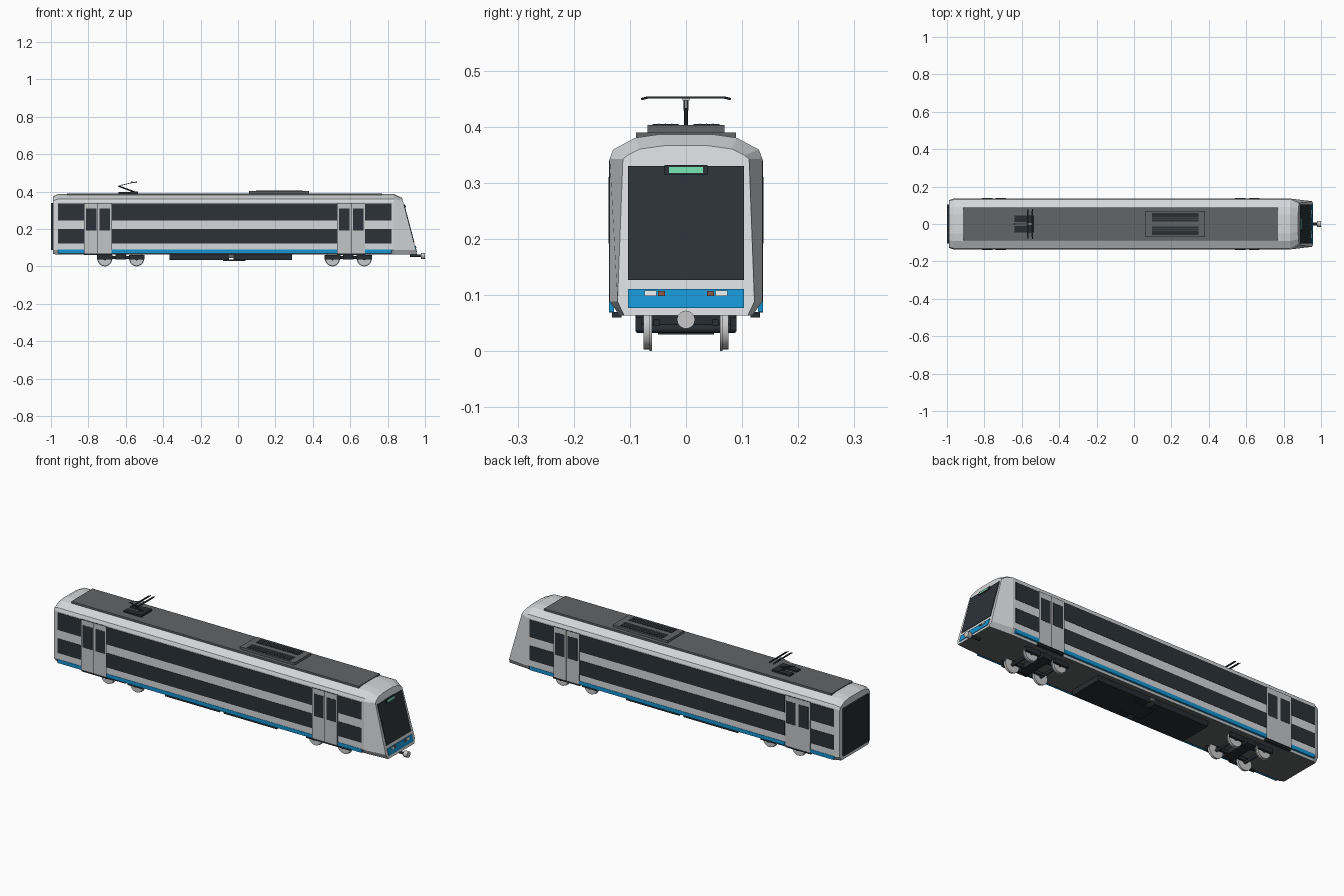
import bpy, bmesh, math
from mathutils import Vector

cube = bpy.data.objects.get("Cube")
if cube:
    bpy.data.objects.remove(cube, do_unlink=True)


def material(name, r, g, b):
    m = bpy.data.materials.new(name)
    m.use_nodes = True
    m.diffuse_color = (r, g, b, 1)
    m.node_tree.nodes["Principled BSDF"].inputs["Base Color"].default_value = (r, g, b, 1)
    return m


SILVER = material("silver body", .66, .68, .70)
DOOR = material("door grey", .55, .56, .57)
GLASS = material("dark glass", .024, .032, .040)
BLUE = material("blue trim", .008, .29, .64)
ROOF = material("roof grey", .125, .128, .132)
BLACK = material("charcoal", .020, .026, .032)
STEEL = material("wheel steel", .58, .58, .58)
GREEN = material("sign green", .16, .68, .40)
WHITE = material("headlight white", .80, .84, .85)
RED = material("tail lamp red", .22, .09, .06)


def finish(name, bm, *mats):
    bmesh.ops.recalc_face_normals(bm, faces=bm.faces[:])
    me = bpy.data.meshes.new(name)
    bm.to_mesh(me)
    bm.free()
    ob = bpy.data.objects.new(name, me)
    bpy.context.collection.objects.link(ob)
    for m in mats:
        me.materials.append(m)
    return ob


def box(name, x, y, z, mat):
    """Box from (low, high) ranges."""
    bm = bmesh.new()
    bmesh.ops.create_cube(bm, size=1)
    for v in bm.verts:
        v.co = [r[0] + (c + .5) * (r[1] - r[0]) for r, c in zip((x, y, z), v.co)]
    return finish(name, bm, mat)


def rod(name, a, b, r, mat, sides=16):
    """Cylinder between two points."""
    a, b = Vector(a), Vector(b)
    bm = bmesh.new()
    bmesh.ops.create_cone(bm, cap_ends=True, segments=sides, radius1=r, radius2=r,
                          depth=(b - a).length)
    q = (b - a).to_track_quat('Z', 'Y')
    for v in bm.verts:
        v.co = q @ v.co + (a + b) / 2
    ob = finish(name, bm, mat)
    for p in ob.data.polygons:
        p.use_smooth = len(p.vertices) == 4 and sides > 8
    return ob


def nose_x(z):
    return .887 + (.33 - z) * .265


def nose_plate(name, y, z, mat, lift):
    """Thin plate lying on the raked cab face."""
    bm = bmesh.new()
    rings = []
    for off in (-.004, lift):
        rings.append([bm.verts.new((nose_x(h) + off, w, h)) for w, h in
                      ((y[0], z[0]), (y[1], z[0]), (y[1], z[1]), (y[0], z[1]))])
    bm.faces.new(rings[0])
    bm.faces.new(rings[1])
    for i in range(4):
        j = (i + 1) % 4
        bm.faces.new((rings[0][i], rings[0][j], rings[1][j], rings[1][i]))
    return finish(name, bm, mat)


# Body shell: one half profile lofted along the length
full = [(.118, .063), (.136, .088), (.136, .343), (.130, .359), (.091, .380), (.05, .386)]
rear = [(.112, .066), (.128, .088), (.128, .335), (.122, .350), (.086, .368), (.048, .373)]
front = [(.110, .063), (.122, .088), (.1125, .342), (.104, .349), (.082, .360), (.04, .366)]


def section(half, x_at):
    loop = half + [(-y, z) for y, z in reversed(half)]
    return [(x_at(z), y, z) for y, z in loop]


bm = bmesh.new()
rings = [[bm.verts.new(p) for p in section(h, f)] for h, f in (
    (rear, lambda z: -.99), (full, lambda z: -.965), (full, lambda z: .835), (front, nose_x))]
for a, b in zip(rings, rings[1:]):
    for i in range(len(a)):
        j = (i + 1) % len(a)
        bm.faces.new((a[i], a[j], b[j], b[i]))
bm.faces.new(rings[0])
bm.faces.new(rings[-1])
body = finish("body_shell", bm, SILVER, ROOF)
for p in body.data.polygons:
    p.material_index = 1 if p.normal.z < -.9 else 0

# Rear gangway panel
box("rear_panel", (-1, -.985), (-.104, .104), (.088, .338), BLACK)

# Side windows, stripes and doors
spans = [("rear", -.963, -.824), ("middle", -.675, .53), ("front", .68, .82)]
doors = [("rear", -.824, -.675), ("front", .53, .68)]
for side, s in (("left", 1), ("right", -1)):
    def depth(a, b):
        return sorted((s * a, s * b))
    for n, x0, x1 in spans:
        for level, z in (("upper", (.245, .337)), ("lower", (.123, .200))):
            box(f"{n}_{level}_window_{side}", (x0, x1), depth(.132, .1375), z, GLASS)
        box(f"{n}_stripe_{side}", (x0, x1), depth(.128, .1375), (.070, .090), BLUE)
    for n, x0, x1 in doors:
        mid = (x0 + x1) / 2
        for leaf, a, b in (("a", x0 + .002, mid - .001), ("b", mid + .001, x1 - .002)):
            box(f"{n}_door_{leaf}_{side}", (a, b), depth(.130, .1375), (.070, .337), DOOR)
            box(f"{n}_door_{leaf}_window_{side}", (a + .009, b - .007), depth(.134, .1385),
                (.192, .310), GLASS)
        box(f"{n}_door_seam_{side}", (x0, x1), depth(.130, .1368), (.069, .340), BLACK)
        box(f"{n}_door_step_{side}", (x0, x1), depth(.115, .132), (.060, .070), BLACK)

# Cab face
nose_plate("windscreen", (-.103, .103), (.127, .330), GLASS, .003)
nose_plate("cab_blue_panel", (-.103, .103), (.077, .111), BLUE, .003)
nose_plate("sign_frame", (-.038, .038), (.314, .332), BLACK, .006)
nose_plate("sign", (-.030, .030), (.317, .328), GREEN, .008)
for side, s in (("left", 1), ("right", -1)):
    nose_plate(f"headlight_{side}", sorted((s * .053, s * .074)), (.098, .108), WHITE, .006)
    nose_plate(f"tail_lamp_{side}", sorted((s * .037, s * .050)), (.098, .107), RED, .006)

# Coupler
rod("coupler_shaft", (.92, 0, .056), (.985, 0, .056), .007, BLACK, 12)
rod("coupler_head", (.978, 0, .056), (1, 0, .056), .016, STEEL, 20)

# Roof deck and cooling unit
box("roof_deck", (-.915, .77), (-.089, .089), (.376, .390), ROOF)
box("cooling_unit", (.06, .38), (-.069, .069), (.388, .403), ROOF)
for s in (-1, 1):
    box("cooling_grille", (.095, .345), sorted((s * .013, s * .060)), (.40, .4045), BLACK)
    for i in range(3):
        y = s * (.025 + .0115 * i)
        box("grille_bar", (.095, .345), (y - .001, y + .001), (.403, .4055), ROOF)

# Pantograph
for s in (-1, 1):
    box("pantograph_base_rail", (-.64, -.54), sorted((s * .012, s * .045)), (.389, .398), BLACK)
    rod("pantograph_upper_arm", (-.64, s * .003, .430), (-.555, s * .003, .450), .002, STEEL, 6)
box("pantograph_cross_beam", (-.575, -.535), (-.045, .045), (.389, .400), BLACK)
rod("pantograph_lower_arm", (-.555, 0, .398), (-.64, 0, .430), .004, BLACK, 8)
for x in (-.567, -.543):
    box("pantograph_contact_strip", (x - .004, x + .004), (-.070, .070), (.450, .454), BLACK)
    for s in (-1, 1):
        rod("pantograph_horn", (x, s * .068, .452), (x, s * .080, .449), .002, BLACK, 6)
box("pantograph_head_link", (-.567, -.543), (-.006, .006), (.447, .451), STEEL)

# Underfloor equipment
box("equipment_case_rear", (-.365, -.047), (-.090, .090), (.035, .066), BLACK)
box("equipment_case_front", (-.023, .29), (-.090, .090), (.035, .066), BLACK)
box("equipment_bridge", (-.047, -.023), (-.090, .090), (.046, .066), ROOF)
box("equipment_tray", (-.08, .04), (-.05, .05), (.030, .037), BLACK)

# Bogies
for n, c in (("rear", -.627), ("front", .590)):
    box(f"{n}_bogie_bolster", (c - .028, c + .028), (-.088, .088), (.038, .066), BLACK)
    for s in (-1, 1):
        box(f"{n}_bogie_side_beam", (c - .09, c + .09), sorted((s * .046, s * .058)),
            (.040, .056), BLACK)
    for dx in (-.085, .085):
        x = c + dx
        rod(f"{n}_axle", (x, -.088, .040), (x, .088, .040), .008, BLACK, 12)
        for s in (-1, 1):
            rod(f"{n}_wheel", (x, s * .064, .040), (x, s * .076, .040), .037, STEEL, 28)
            rod(f"{n}_wheel_flange", (x, s * .061, .040), (x, s * .065, .040), .040, STEEL, 28)
            box(f"{n}_axle_box", (x - .042, x + .042), sorted((s * .078, s * .090)),
                (.036, .060), BLACK)
